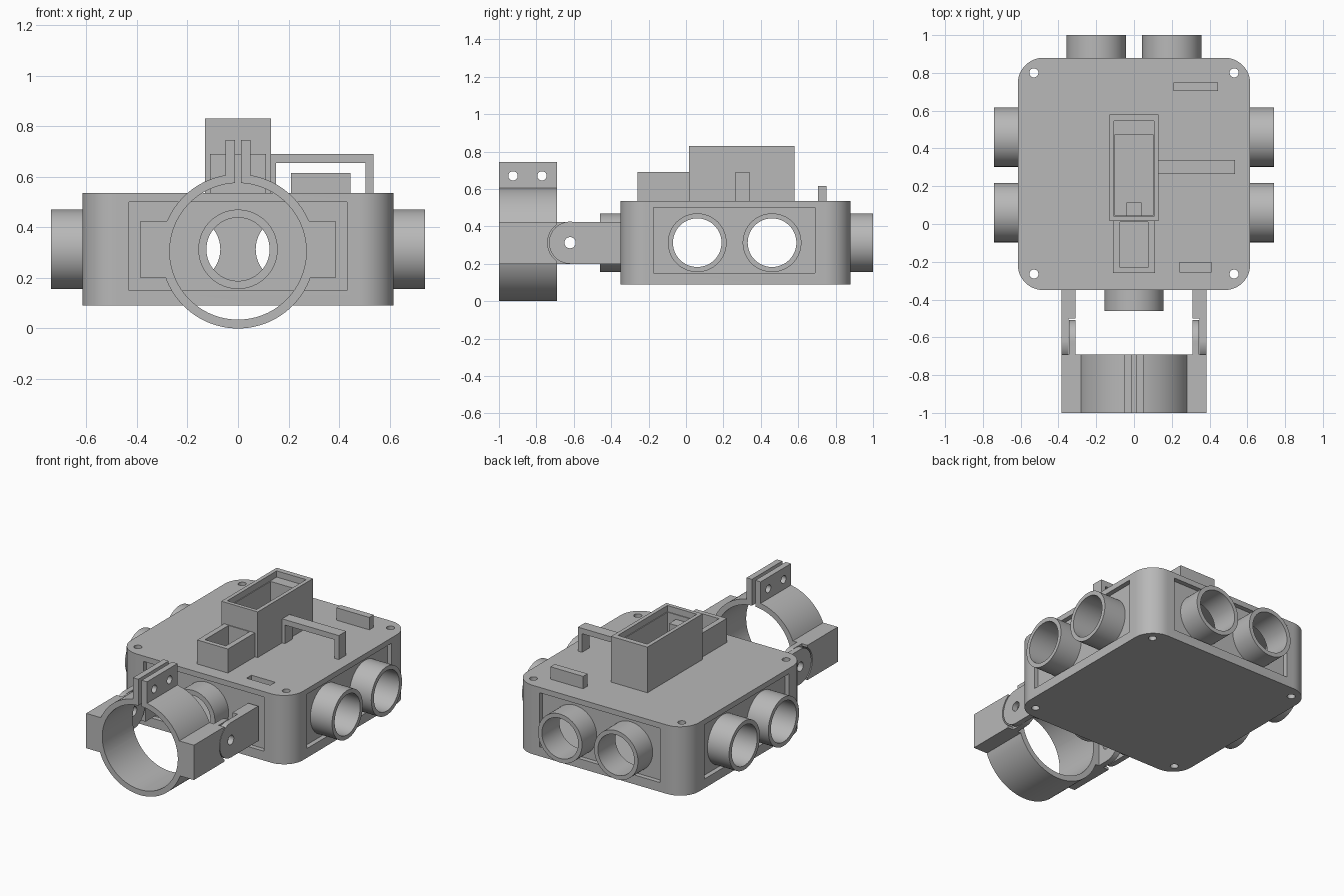
import bpy
from math import pi, radians

if "Cube" in bpy.data.objects:
    bpy.data.objects.remove(bpy.data.objects["Cube"])

grey = bpy.data.materials.new("plain grey")
grey.use_nodes = True
grey.diffuse_color = (0.48, 0.48, 0.48, 1)
grey.node_tree.nodes["Principled BSDF"].inputs["Base Color"].default_value = (0.48, 0.48, 0.48, 1)


def finish(ob, name):
    ob.name = name
    ob.data.materials.clear()
    ob.data.materials.append(grey)
    return ob


def box(name, x, y, z):
    """Box from three (low, high) ranges."""
    mid = [(a + b) / 2 for a, b in (x, y, z)]
    bpy.ops.mesh.primitive_cube_add(size=1, location=mid)
    ob = bpy.context.object
    ob.scale = [b - a for a, b in (x, y, z)]
    bpy.ops.object.transform_apply(location=True, rotation=True, scale=True)
    return finish(ob, name)


def rod(name, axis, centre, span, r, sides=64):
    """Cylinder along an axis; centre gives the two other coordinates in order."""
    mid = list(centre)
    mid.insert("xyz".index(axis), sum(span) / 2)
    turn = {"x": (0, pi / 2, 0), "y": (pi / 2, 0, 0), "z": (0, 0, 0)}[axis]
    bpy.ops.mesh.primitive_cylinder_add(vertices=sides, radius=r, depth=span[1] - span[0],
                                        location=mid, rotation=turn)
    bpy.ops.object.transform_apply(location=True, rotation=True, scale=True)
    return finish(bpy.context.object, name)


def combine(ob, others, operation="DIFFERENCE"):
    """Apply booleans one after another and drop the helpers."""
    bpy.context.view_layer.objects.active = ob
    for other in others:
        mod = ob.modifiers.new("cut", "BOOLEAN")
        mod.operation, mod.object, mod.solver = operation, other, "EXACT"
        bpy.ops.object.modifier_apply(modifier=mod.name)
        bpy.data.objects.remove(other)
    return ob


def smooth(ob):
    bpy.ops.object.select_all(action="DESELECT")
    ob.select_set(True)
    bpy.context.view_layer.objects.active = ob
    bpy.ops.object.shade_smooth_by_angle(angle=radians(30))


# Housing: rounded block with a cross-shaped cavity, screw holes and a lid slot
W, FRONT, BACK, LOW, TOP = 0.615, -0.35, 0.88, 0.09, 0.535
housing = box("housing", (-W, W), (FRONT, BACK), (LOW, TOP))
housing.data.attributes.new("bevel_weight_edge", "FLOAT", "EDGE")
for e in housing.data.edges:
    a, b = (housing.data.vertices[i].co for i in e.vertices)
    housing.data.attributes["bevel_weight_edge"].data[e.index].value = float(abs(a.z - b.z) > 0.1)
bevel = housing.modifiers.new("round corners", "BEVEL")
bevel.limit_method, bevel.width, bevel.segments = "WEIGHT", 0.135, 12
bpy.context.view_layer.objects.active = housing
bpy.ops.object.modifier_apply(modifier=bevel.name)
inside = (0.15, 0.5)
cuts = [box("cut", (-0.7, 0.7), (-0.175, 0.69), inside),
        box("cut", (-0.43, 0.43), (-0.5, 1), inside),
        box("cut", (0.24, 0.41), (-0.255, -0.205), (0.5, 0.6))]
cuts += [rod("cut", "z", (x, y), (0, 0.7), 0.024, 24) for x in (-0.53, 0.53) for y in (-0.265, 0.8)]
combine(housing, cuts)

# Inset wall panels with round ports
AXIS_Z = 0.313
INSET, THICK = 0.03, 0.03


def port(name, axis, across, span, bore):
    tube = rod(name, axis, (across, AXIS_Z), span, 0.157)
    smooth(combine(tube, [rod("cut", axis, (across, AXIS_Z), (span[0] - 0.1, span[1] + 0.1), bore)]))


def panel(name, axis, centres, wall, sign, tip, half, bore):
    outer = wall - sign * INSET
    inner = outer - sign * THICK
    depth = tuple(sorted((inner, outer)))
    plate = box(name, *((depth, half, inside) if axis == "x" else (half, depth, inside)))
    combine(plate, [rod("cut", axis, (c, AXIS_Z), (depth[0] - 0.1, depth[1] + 0.1), bore) for c in centres])
    smooth(plate)
    for c in centres:
        port(name.replace("panel", "port"), axis, c, tuple(sorted((inner, tip))), bore)


for side, s in (("left", 1), ("right", -1)):
    panel(side + "_panel", "x", (0.06, 0.46), s * W, s, s * 0.74, (-0.175, 0.69), 0.13)
panel("back_panel", "y", (-0.2, 0.2), BACK, 1, 1.0, (-0.43, 0.43), 0.13)
panel("front_panel", "y", (0,), FRONT, -1, -0.46, (-0.43, 0.43), 0.125)

# Tall open holder on the lid with a rear ledge and an inner post
holder = box("tall_holder", (-0.13, 0.13), (0.015, 0.58), (TOP, 0.83))
combine(holder, [box("cut", (-0.105, 0.105), (0.04, 0.545), (0.79, 0.9)),
                 box("cut", (-0.1, 0.1), (0.045, 0.475), (0.56, 0.9))])
box("holder_post", (-0.04, 0.04), (0.04, 0.115), (0.55, 0.76))

# Low open tray in front of it
tray = box("low_tray", (-0.11, 0.11), (-0.26, 0.015), (TOP, 0.69))
combine(tray, [box("cut", (-0.075, 0.075), (-0.23, 0.01), (0.56, 0.8))])

# Bridge handle and stop bar
bridge = box("bridge", (0.13, 0.535), (0.265, 0.34), (TOP, 0.69))
combine(bridge, [box("cut", (0.15, 0.505), (0.2, 0.4), (0.5, 0.655))])
box("stop_bar", (0.21, 0.445), (0.705, 0.75), (TOP, 0.615))

# Clamp: split ring with side blocks and drilled ears
CY = (-1, -0.69)
RZ, PIVOT = 0.305, (-0.62, 0.313)
clamp = rod("clamp_ring", "y", (0, RZ), CY, 0.305, 96)
adds = [box("add", (-0.385, 0.385), CY, (0.2, 0.425)),
        box("add", (-0.05, 0.05), CY, (0.5, 0.745))]
combine(clamp, adds, "UNION")
cuts = [rod("cut", "y", (0, RZ), (-1.1, -0.6), 0.27, 96),
        box("cut", (-0.012, 0.012), (-1.1, -0.6), (0.45, 0.8))]
cuts += [rod("cut", "x", (y, 0.67), (-0.2, 0.2), 0.025, 24) for y in (-0.925, -0.77)]
for s in (-1, 1):
    cuts.append(rod("cut", "x", PIVOT, tuple(sorted((s * 0.345, s * 0.5))), 0.12))
smooth(combine(clamp, cuts))

# Hinges: outer arm cheek over inner clamp tongue, drilled for a pin
for side, s in (("left", 1), ("right", -1)):
    def across(a, b):
        return tuple(sorted((s * a, s * b)))
    arm = box(side + "_arm", across(0.31, 0.383), (-0.5, -0.34), (0.2, 0.425))
    combine(arm, [box("add", across(0.348, 0.383), (PIVOT[0], -0.45), (0.2, 0.425)),
                  rod("add", "x", PIVOT, across(0.348, 0.383), 0.1125)], "UNION")
    smooth(combine(arm, [rod("cut", "x", PIVOT, across(0.2, 0.5), 0.03, 32)]))
    tongue = box(side + "_tongue", across(0.31, 0.345), (-0.7, PIVOT[0]), (0.2, 0.425))
    combine(tongue, [rod("add", "x", PIVOT, across(0.31, 0.345), 0.1125)], "UNION")
    smooth(combine(tongue, [rod("cut", "x", PIVOT, across(0.2, 0.5), 0.03, 32)]))

smooth(housing)
